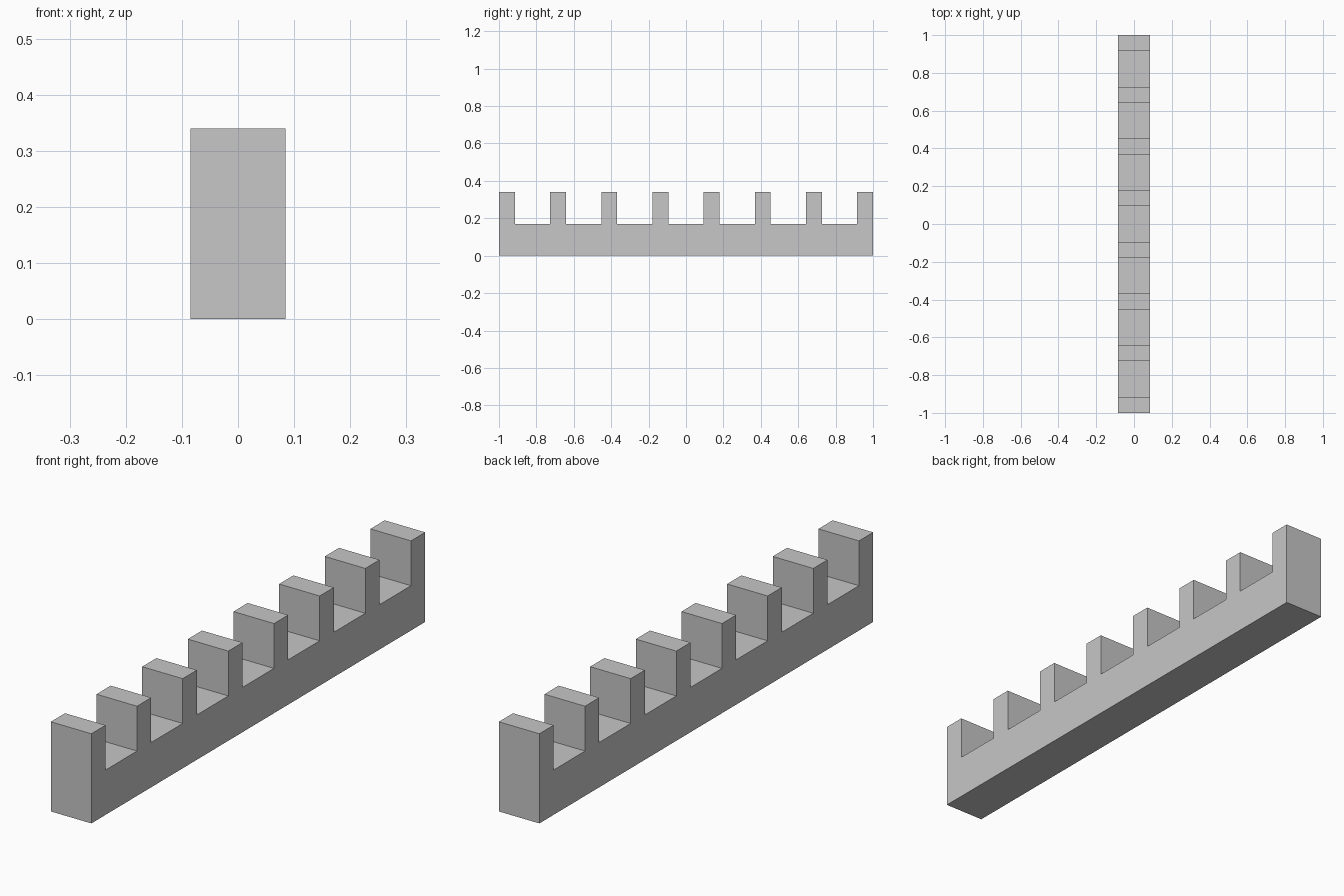
import bpy
import bmesh

cube = bpy.data.objects.get("Cube")
if cube:
    bpy.data.objects.remove(cube, do_unlink=True)

LENGTH, WIDTH, HEIGHT = 2.0, 0.17, 0.34
FLOOR = 0.17          # height of the notch floors
TEETH, TOOTH = 8, 0.085
PITCH = (LENGTH - TOOTH) / (TEETH - 1)

# Plain grey material
grey = bpy.data.materials.new("light grey")
grey.use_nodes = True
colour = (0.57, 0.57, 0.57, 1.0)
grey.diffuse_color = colour
grey.node_tree.nodes["Principled BSDF"].inputs["Base Color"].default_value = colour

# Side profile: bottom edge, then the teeth from back to front
profile = [(-LENGTH / 2, 0), (LENGTH / 2, 0)]
for i in reversed(range(TEETH)):
    start = -LENGTH / 2 + i * PITCH
    end = start + TOOTH
    if i < TEETH - 1:
        profile.append((end, FLOOR))
    profile += [(end, HEIGHT), (start, HEIGHT)]
    if i > 0:
        profile.append((start, FLOOR))

# Notched bar: profile extruded across the width
bm = bmesh.new()
side = bm.faces.new([bm.verts.new((-WIDTH / 2, y, z)) for y, z in profile])
result = bmesh.ops.extrude_face_region(bm, geom=[side], use_keep_orig=True)
moved = [g for g in result["geom"] if isinstance(g, bmesh.types.BMVert)]
bmesh.ops.translate(bm, verts=moved, vec=(WIDTH, 0, 0))
bmesh.ops.recalc_face_normals(bm, faces=bm.faces)

mesh = bpy.data.meshes.new("notched_bar")
bm.to_mesh(mesh)
bm.free()
mesh.materials.append(grey)
bpy.context.collection.objects.link(bpy.data.objects.new("notched_bar", mesh))
